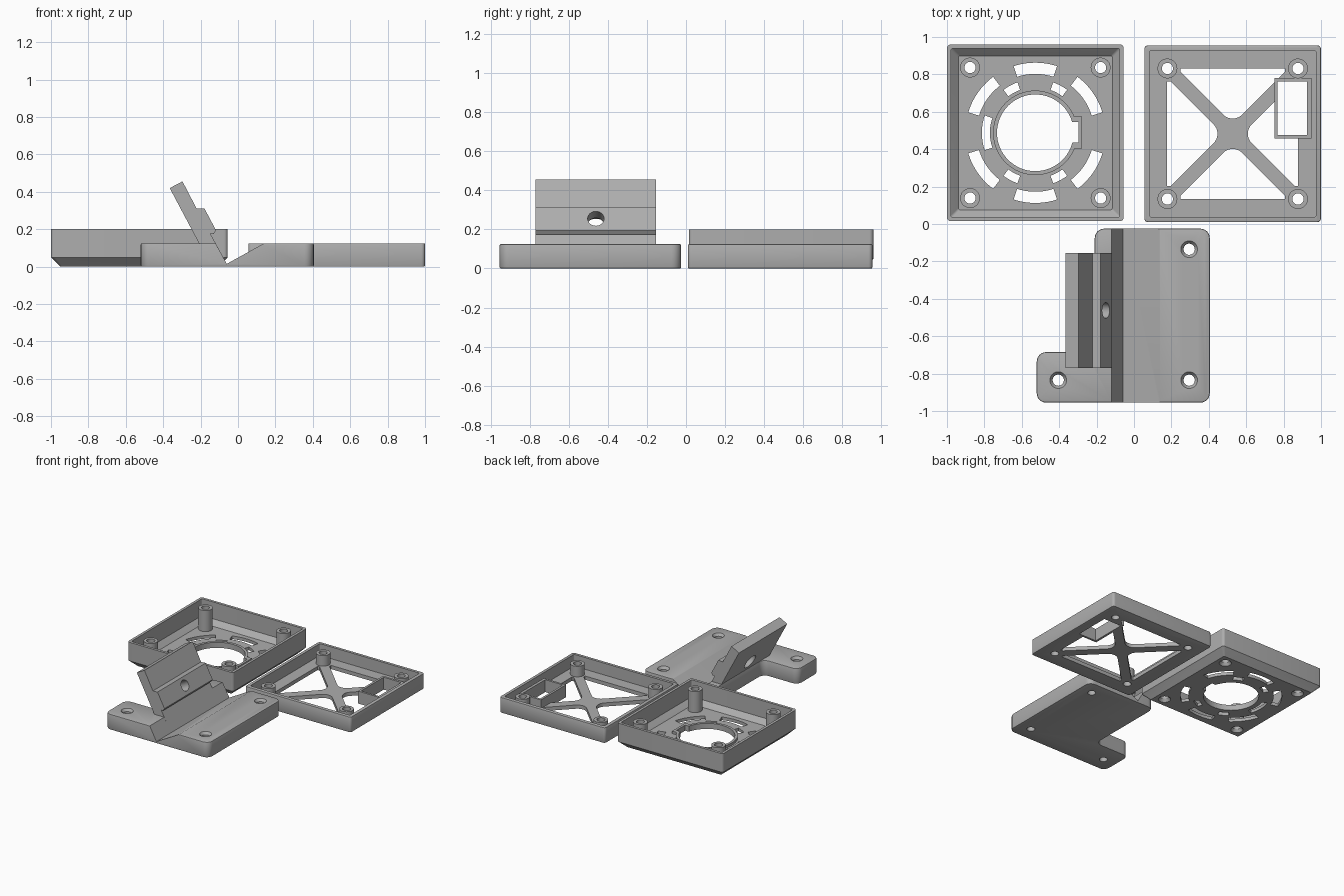
import bpy, bmesh, math
from mathutils import Vector, Matrix

if "Cube" in bpy.data.objects:
    bpy.data.objects.remove(bpy.data.objects["Cube"])

grey = bpy.data.materials.new("plastic grey")
grey.diffuse_color = (0.42, 0.42, 0.42, 1)
grey.use_nodes = True
grey.node_tree.nodes["Principled BSDF"].inputs["Base Color"].default_value = grey.diffuse_color


def loft(name, rings):
    """Solid through stacked outlines: [(points, z), ...]."""
    bm = bmesh.new()
    loops = [[bm.verts.new((x, y, z)) for x, y in pts] for pts, z in rings]
    n = len(loops[0])
    bm.faces.new(loops[0][::-1])
    bm.faces.new(loops[-1])
    for a, b in zip(loops, loops[1:]):
        for i in range(n):
            j = (i + 1) % n
            bm.faces.new((a[i], a[j], b[j], b[i]))
    bmesh.ops.recalc_face_normals(bm, faces=bm.faces)
    me = bpy.data.meshes.new(name)
    bm.to_mesh(me)
    bm.free()
    me.materials.append(grey)
    ob = bpy.data.objects.new(name, me)
    bpy.context.collection.objects.link(ob)
    return ob


def prism(pts, z0, z1, name="tool"):
    return loft(name, [(pts, z0), (pts, z1)])


def side_prism(pts, y0, y1):
    """Extrude an x-z outline along y."""
    ob = prism(pts, -y1, -y0)
    ob.data.transform(Matrix.Rotation(math.pi / 2, 4, 'X'))
    return ob


def arc(cx, cy, r, a0, a1, n):
    return [(cx + r * math.cos(math.radians(a0 + (a1 - a0) * i / n)),
             cy + r * math.sin(math.radians(a0 + (a1 - a0) * i / n))) for i in range(n + 1)]


def circle(cx, cy, r, n=40):
    return arc(cx, cy, r, 0, 360, n)[:-1]


def rect(x0, x1, y0, y1):
    return [(x0, y0), (x1, y0), (x1, y1), (x0, y1)]


def rounded(pts, r, n=6):
    """Fillet every right-angled corner of an outline."""
    out = []
    for i, p in enumerate(pts):
        p = Vector(p)
        u = (Vector(pts[i - 1]) - p).normalized()
        v = (Vector(pts[(i + 1) % len(pts)]) - p).normalized()
        for k in range(n + 1):
            t = math.pi / 2 * k / n
            out.append(tuple(p + u * r * (1 - math.sin(t)) + v * r * (1 - math.cos(t))))
    return out


def square(c, h, r):
    return rounded(rect(c[0] - h, c[0] + h, c[1] - h, c[1] + h), r)


def apply_mods(ob):
    dg = bpy.context.evaluated_depsgraph_get()
    me = bpy.data.meshes.new_from_object(ob.evaluated_get(dg))
    ob.modifiers.clear()
    ob.data = me


def combine(ob, op, *tools):
    for t in tools:
        m = ob.modifiers.new(op, 'BOOLEAN')
        m.operation, m.solver, m.object = op, 'EXACT', t
        apply_mods(ob)
        bpy.data.objects.remove(t)


def bevel(ob, w):
    m = ob.modifiers.new("bevel", 'BEVEL')
    m.width, m.segments, m.limit_method, m.angle_limit = w, 2, 'ANGLE', math.radians(60)
    apply_mods(ob)


def corners(c, d):
    return [(c[0] + sx * d, c[1] + sy * d) for sx in (-1, 1) for sy in (-1, 1)]


def countersunk(p, z_wide, z_narrow, z_end, wide=0.046, r=0.03):
    return loft("tool", sorted([(circle(*p, wide), z_wide), (circle(*p, r), z_narrow),
                                (circle(*p, r), z_end)], key=lambda q: q[1]))


# --- Fan housing: tray with chamfered underside
C = (-0.5275, 0.4875)
housing = loft("fan_housing", [(square(C, 0.4225, 0.012), 0),
                               (square(C, 0.4725, 0.02), 0.05), (square(C, 0.4725, 0.02), 0.2)])
combine(housing, 'DIFFERENCE', loft("tool", [(square(C, 0.412, 0.01), 0.025),
        (square(C, 0.451, 0.01), 0.064), (square(C, 0.451, 0.01), 0.3)]))
# raised collar with side notch, and screw posts
combine(housing, 'UNION', prism(circle(*C, 0.226, 64), 0.01, 0.045),
        prism(rect(-0.4, -0.278, 0.405, 0.575), 0.012, 0.045))
combine(housing, 'DIFFERENCE', prism(circle(*C, 0.205, 64), -0.1, 0.1),
        prism(rect(-0.42, -0.297, 0.435, 0.545), -0.1, 0.1))
for p in corners(C, 0.349):
    combine(housing, 'UNION', prism(circle(*p, 0.053), 0.01, 0.195))
    combine(housing, 'DIFFERENCE', countersunk(p, -0.001, 0.022, 0.3))
# vent slots: (inner radius, outer radius, centre angle, half span)
slots = [(0.315, 0.375, a, 18) for a in (35, 90, 145, 215, 270, 325)]
slots += [(0.243, 0.286, a, 8.5) for a in (62, 118, 242, 298)] + [(0.243, 0.286, 180, 19)]
for r0, r1, a, s in slots:
    combine(housing, 'DIFFERENCE', prism(arc(*C, r1, a - s, a + s, 10)
                                         + arc(*C, r0, a + s, a - s, 10), -0.1, 0.1))

# --- Back cover: shallow tray with an X-shaped brace
B = (0.5275, 0.4825)
cover = prism(square(B, 0.4725, 0.02), 0, 0.125, "back_cover")
bevel(cover, 0.006)
combine(cover, 'DIFFERENCE', prism(square(B, 0.445, 0.01), 0.03, 0.3))
c, R = 0.052, 0.07
window = [(0.35, -0.28), (0.35, 0.28), (0.332, 0.28)]
window += arc(c + R * math.sqrt(2), 0, R, 135, 225, 10) + [(0.332, -0.28)]
for k in range(4):
    t = prism(window, -0.1, 0.1)
    t.data.transform(Matrix.Translation((*B, 0)) @ Matrix.Rotation(k * math.pi / 2, 4, 'Z'))
    combine(cover, 'DIFFERENCE', t)
# connector pocket and screw posts
combine(cover, 'UNION', prism(rect(0.75, 0.948, 0.458, 0.78), 0, 0.1))
for p in corners(B, 0.349):
    combine(cover, 'UNION', prism(circle(*p, 0.053), 0.002, 0.115))
    combine(cover, 'DIFFERENCE', prism(circle(*p, 0.03), -0.1, 0.3))
combine(cover, 'DIFFERENCE', prism(rect(0.768, 0.925, 0.475, 0.762), -0.1, 0.3))

# --- Mounting bracket: L-shaped base, V groove, leaning plate
plan = [(-0.52, -0.955), (0.405, -0.955), (0.405, -0.025),
        (-0.21, -0.025), (-0.21, -0.685), (-0.52, -0.685)]
bracket = prism(rounded(plan, 0.05), 0, 0.125, "mounting_bracket")
bevel(bracket, 0.007)
combine(bracket, 'DIFFERENCE', side_prism(
    [(-0.06, 0.015), (0.16, 0.136), (0.16, 0.2), (-0.161, 0.2)], -1.1, 0.1))
for p in ((0.295, -0.135), (0.295, -0.835), (-0.405, -0.835)):
    combine(bracket, 'DIFFERENCE', countersunk(p, 0.127, 0.105, -0.1))
combine(bracket, 'UNION', side_prism(
    [(-0.09, 0.07), (-0.148, 0.177), (-0.13, 0.175), (-0.118, 0.195), (-0.18, 0.312),
     (-0.221, 0.31), (-0.297, 0.456), (-0.365, 0.42), (-0.19, 0.09)], -0.77, -0.155))
# stepped bolt hole square to the plate
for r, z0, z1 in ((0.042, -0.2, 0.1), (0.06, -0.2, -0.07)):
    t = prism(circle(0, 0, r), z0, z1)
    n = Vector((0.878, 0, 0.479))
    t.data.transform(Matrix.Translation((-0.152, -0.462, 0.255))
                     @ n.to_track_quat('Z', 'Y').to_matrix().to_4x4())
    combine(bracket, 'DIFFERENCE', t)

# smooth the round walls, keep edges crisp
for ob in (housing, cover, bracket):
    bpy.ops.object.select_all(action='DESELECT')
    ob.select_set(True)
    bpy.context.view_layer.objects.active = ob
    bpy.ops.object.shade_smooth_by_angle(angle=math.radians(30))
